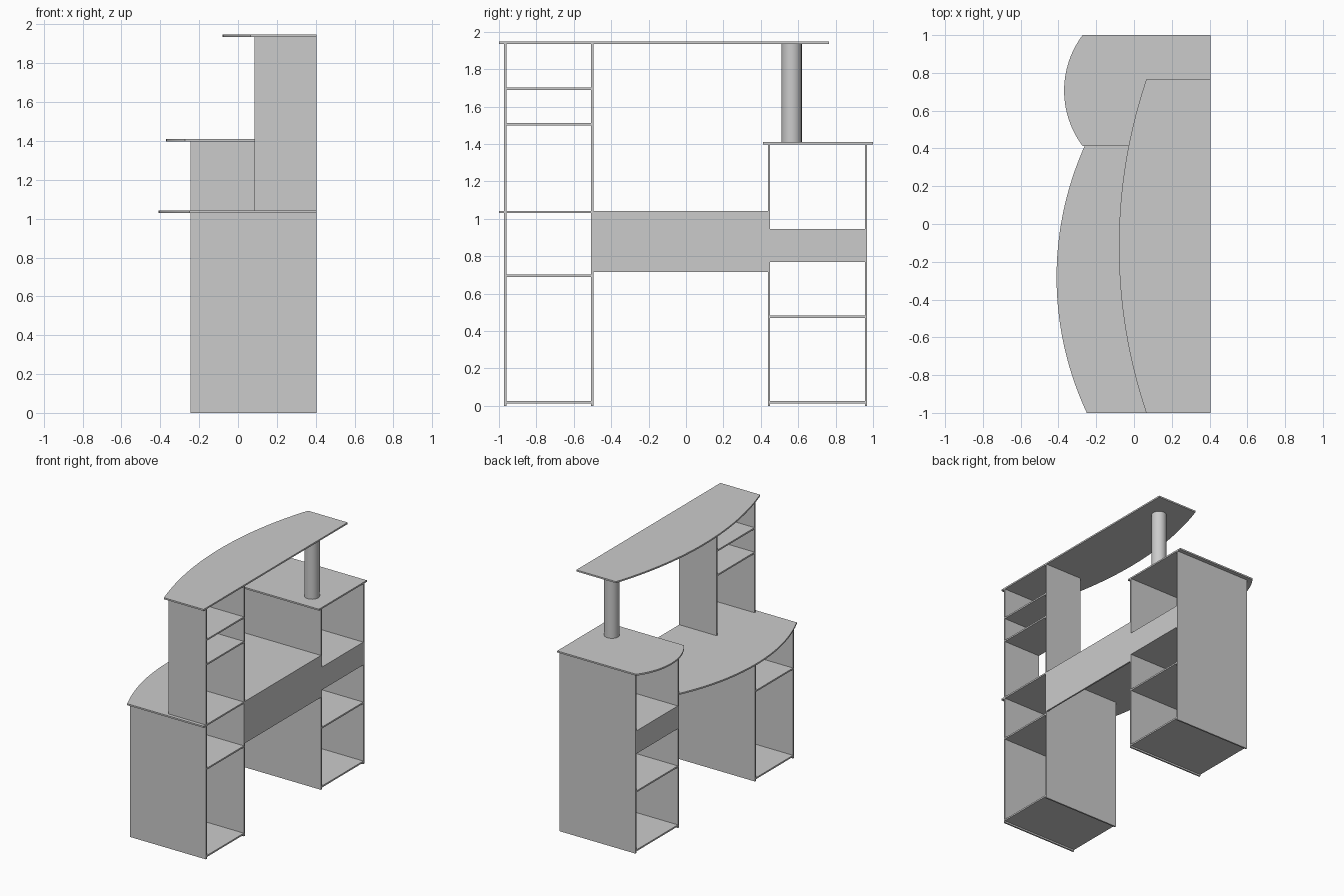
import bpy, bmesh, math

cube = bpy.data.objects.get("Cube")
if cube:
    bpy.data.objects.remove(cube, do_unlink=True)

# One plain grey for the whole desk
grey = bpy.data.materials.new("light grey")
grey.use_nodes = True
grey.diffuse_color = (0.6, 0.6, 0.6, 1)
grey.node_tree.nodes["Principled BSDF"].inputs["Base Color"].default_value = (0.6, 0.6, 0.6, 1)

T = 0.012                      # board thickness
BACK, FRONT = 0.405, -0.245    # flat back and front of the pedestals
HUTCH_FRONT = 0.085
DESK_Z, SIDE_Z, TOP_Z = 1.03, 1.398, 1.936   # undersides of the three tops


def finish(name, bm, smooth=False):
    bmesh.ops.recalc_face_normals(bm, faces=bm.faces)
    me = bpy.data.meshes.new(name)
    bm.to_mesh(me)
    bm.free()
    me.materials.append(grey)
    ob = bpy.data.objects.new(name, me)
    bpy.context.collection.objects.link(ob)
    if smooth:
        bpy.ops.object.select_all(action='DESELECT')
        ob.select_set(True)
        bpy.context.view_layer.objects.active = ob
        bpy.ops.object.shade_smooth_by_angle(angle=math.radians(30))
    return ob


def board(name, x, y, z):
    """Box between the given (low, high) ranges."""
    bm = bmesh.new()
    bmesh.ops.create_cube(bm, size=1)
    for v in bm.verts:
        for i, (lo, hi) in enumerate((x, y, z)):
            v.co[i] = hi if v.co[i] > 0 else lo
    return finish(name, bm)


def bowed_top(name, y0, y1, corner_x, peak_x, z, steps=28):
    """Board with a straight back and an arc-shaped front edge."""
    half, rise = (y1 - y0) / 2, corner_x - peak_x
    r = (half ** 2 + rise ** 2) / (2 * rise)
    a = math.asin(half / r)
    mid, cx = (y0 + y1) / 2, peak_x + r
    pts = [(BACK, y1), (BACK, y0)]
    for i in range(steps + 1):
        t = -a + 2 * a * i / steps
        pts.append((cx - r * math.cos(t), mid + r * math.sin(t)))
    bm = bmesh.new()
    face = bm.faces.new([bm.verts.new((px, py, z)) for px, py in pts])
    ext = bmesh.ops.extrude_face_region(bm, geom=[face])
    for v in ext["geom"]:
        if isinstance(v, bmesh.types.BMVert):
            v.co.z += T
    return finish(name, bm, True)


# Curved tops
bowed_top("desk_top", -1.0, 0.438, -0.25, -0.41, DESK_Z)
bowed_top("side_cabinet_top", 0.413, 1.0, -0.272, -0.37, SIDE_Z)
bowed_top("upper_shelf", -1.0, 0.765, 0.065, -0.08, TOP_Z)

# Upright panels: name, lower y, front x, bottom and top z
for name, y, front, z0, z1 in (
        ("pedestal_outer_panel", -0.973, FRONT, 0, DESK_Z),
        ("pedestal_inner_panel", -0.507, FRONT, 0, DESK_Z),
        ("hutch_outer_panel", -0.973, HUTCH_FRONT, DESK_Z + T, TOP_Z),
        ("hutch_inner_panel", -0.507, HUTCH_FRONT, DESK_Z + T, TOP_Z),
        ("side_cabinet_inner_panel", 0.438, FRONT, 0, SIDE_Z),
        ("side_cabinet_outer_panel", 0.957, FRONT, 0, SIDE_Z)):
    board(name, (front, BACK), (y, y + T), (z0, z1))

# Horizontal shelves between the panels: name, y range, front x, lower z
LEFT_BAY, RIGHT_BAY = (-0.961, -0.507), (0.45, 0.957)
for name, bay, front, z in (
        ("pedestal_bottom", LEFT_BAY, FRONT, 0.013),
        ("pedestal_shelf", LEFT_BAY, FRONT, 0.69),
        ("hutch_lower_shelf", LEFT_BAY, HUTCH_FRONT, 1.5),
        ("hutch_upper_shelf", LEFT_BAY, HUTCH_FRONT, 1.69),
        ("side_cabinet_bottom", RIGHT_BAY, FRONT, 0.013),
        ("side_cabinet_shelf", RIGHT_BAY, FRONT, 0.47)):
    board(name, (front, BACK), bay, (z, z + T))

# Closed drawer box and the panel behind the knee space
board("drawer_box", (FRONT, BACK), RIGHT_BAY, (0.77, 0.947))
board("knee_space_back_panel", (BACK - T, BACK), (-0.495, 0.438), (0.717, DESK_Z))

# Round post under the upper shelf
bm = bmesh.new()
bmesh.ops.create_cone(bm, cap_ends=True, segments=40, radius1=0.054, radius2=0.054,
                      depth=TOP_Z - SIDE_Z - T)
bmesh.ops.translate(bm, verts=bm.verts, vec=(0.24, 0.565, (TOP_Z + SIDE_Z + T) / 2))
finish("support_post", bm, True)
